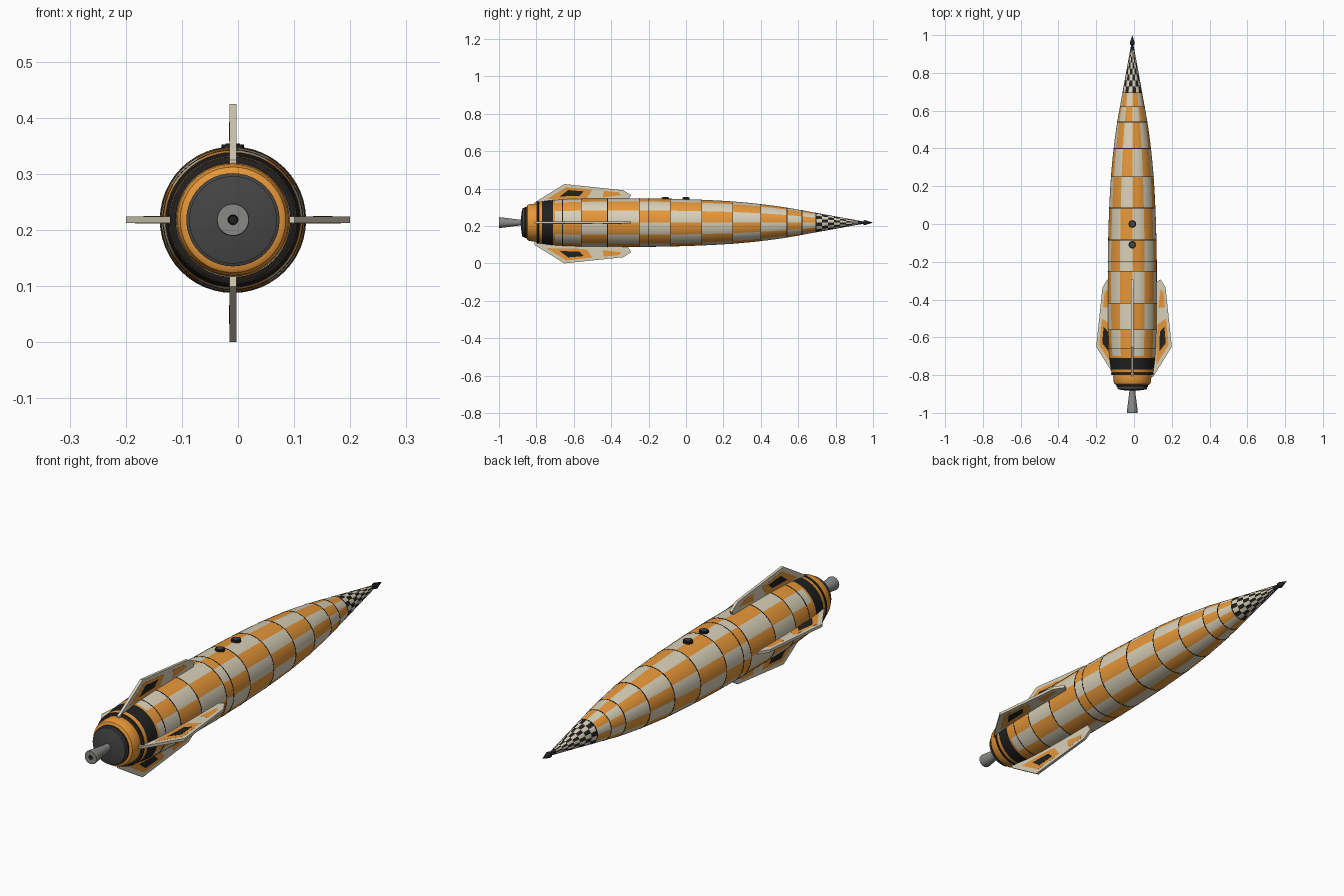
import bpy, bmesh, math
from mathutils import Vector

if "Cube" in bpy.data.objects:
    bpy.data.objects.remove(bpy.data.objects["Cube"])

CX, CZ = -0.009, 0.218  # long axis of the hull


def mat(name, c):
    m = bpy.data.materials.new(name)
    m.diffuse_color = (*c, 1)
    m.use_nodes = True
    m.node_tree.nodes["Principled BSDF"].inputs["Base Color"].default_value = m.diffuse_color
    return m


ORANGE = mat("orange", (0.80, 0.31, 0.04))
CREAM = mat("cream", (0.69, 0.63, 0.48))
BLACK = mat("black", (0.015, 0.015, 0.015))
DARK = mat("dark_grey", (0.06, 0.06, 0.06))
STEEL = mat("steel", (0.25, 0.25, 0.24))
MATS = [ORANGE, CREAM, BLACK, DARK, STEEL]


def finish(name, bm, mats, smooth=True):
    bmesh.ops.remove_doubles(bm, verts=bm.verts, dist=1e-5)
    bmesh.ops.recalc_face_normals(bm, faces=bm.faces)
    me = bpy.data.meshes.new(name)
    bm.to_mesh(me)
    bm.free()
    for m in mats:
        me.materials.append(m)
    ob = bpy.data.objects.new(name, me)
    bpy.context.collection.objects.link(ob)
    if smooth:
        bpy.ops.object.select_all(action='DESELECT')
        ob.select_set(True)
        bpy.context.view_layer.objects.active = ob
        bpy.ops.object.shade_smooth_by_angle(angle=math.radians(35))
    return ob


def lathe(name, profile, paint, segs=48):
    """Revolve (y, r) points round the long axis; paint(y, seg) gives a material index."""
    bm = bmesh.new()
    rings = []
    for y, r in profile:
        rings.append([bm.verts.new((CX + r * math.sin(2 * math.pi * j / segs), y,
                                    CZ + r * math.cos(2 * math.pi * j / segs))) for j in range(segs)])
    for i in range(len(rings) - 1):
        ym = (profile[i][0] + profile[i + 1][0]) / 2
        for j in range(segs):
            k = (j + 1) % segs
            f = bm.faces.new((rings[i][j], rings[i][k], rings[i + 1][k], rings[i + 1][j]))
            f.material_index = paint(ym, j)
    return finish(name, bm, MATS)


# hull outline, evaluated with a smooth cubic through the points
PTS = [(-0.80, 0.109), (-0.70, 0.1215), (-0.55, 0.128), (-0.35, 0.1295), (-0.15, 0.129),
       (0.09, 0.122), (0.30, 0.109), (0.50, 0.086), (0.69, 0.053), (0.95, 0.006)]


def radius(y):
    n = len(PTS)
    i = max(i for i in range(n - 1) if PTS[i][0] <= y + 1e-9)
    (y0, r0), (y1, r1) = PTS[i], PTS[i + 1]

    def slope(k):
        a, b = PTS[max(k - 1, 0)], PTS[min(k + 1, n - 1)]
        return (b[1] - a[1]) / (b[0] - a[0])
    h = y1 - y0
    t = (y - y0) / h
    return ((2 * t**3 - 3 * t**2 + 1) * r0 + (t**3 - 2 * t**2 + t) * h * slope(i)
            + (3 * t**2 - 2 * t**3) * r1 + (t**3 - t**2) * h * slope(i + 1))


def hull(cuts, sub):
    ys = [a + (b - a) * s / sub for a, b in zip(cuts, cuts[1:]) for s in range(sub)] + [cuts[-1]]
    return [(y, radius(y)) for y in ys]


def row(cuts, y):
    return sum(1 for c in cuts if c < y)


# chequered hull
ROWS = [-0.70, -0.56, -0.42, -0.25, -0.085, 0.085, 0.25, 0.40, 0.54, 0.62, 0.695]
lathe("hull", hull(ROWS, 4), lambda y, j: (row(ROWS, y) + j // 4) % 2)

# black tail band and orange collar
TAIL = [-0.80, -0.77, -0.71, -0.70]
lathe("tail_band", hull(TAIL, 2), lambda y, j: 2 if -0.77 < y < -0.71 else 0)

# black and cream nose cone with small pointed tip
NOSE = [0.695 + 0.032 * i for i in range(8)]
lathe("nose_cone", hull(NOSE + [0.95], 1),
      lambda y, j: 1 + (row(NOSE, y) + j // 3) % 2 if y < 0.93 else 2)
lathe("nose_tip", [(0.945, 0), (0.95, 0.012), (0.958, 0.013), (1.0, 0)], lambda y, j: 2, 24)

# thin dark seams round the hull
for i, y in enumerate(ROWS[1:] + [-0.66, -0.20]):
    w = 0.0018
    lathe(f"seam_{i}", [(y - w, radius(y - w) - 0.001), (y - w, radius(y - w) + 0.0007),
                        (y + w, radius(y + w) + 0.0007), (y + w, radius(y + w) - 0.001)],
          lambda y, j: 2)

# stepped orange tail ring, dark base plate and nozzle
lathe("tail_step", [(-0.785, 0.105), (-0.788, 0.1125), (-0.797, 0.1125), (-0.80, 0.102)],
      lambda y, j: 2)
lathe("tail_ring", [(-0.79, 0.10), (-0.81, 0.101), (-0.835, 0.099), (-0.847, 0.094),
                    (-0.852, 0.086), (-0.852, 0.0)], lambda y, j: 0)
lathe("base_plate", [(-0.845, 0.082), (-0.862, 0.083), (-0.864, 0.078), (-0.874, 0.078),
                     (-0.878, 0.06), (-0.882, 0.03), (-0.883, 0)],
      lambda y, j: 2 if y > -0.863 else 3)
lathe("nozzle", [(-0.875, 0.015), (-0.90, 0.017), (-0.93, 0.021), (-0.97, 0.026), (-0.995, 0.029),
                 (-1.0, 0.028), (-1.0, 0.009)], lambda y, j: 4, 32)
lathe("nozzle_bore", [(-1.0, 0.009), (-0.96, 0.007), (-0.96, 0)], lambda y, j: 2, 32)


# portholes on top
for i, y in enumerate((0.0, -0.11)):
    for part, r, top, m in (("rim", 0.02, 0.352, BLACK), ("glass", 0.013, 0.354, DARK)):
        bm = bmesh.new()
        bmesh.ops.create_cone(bm, cap_ends=True, segments=32, radius1=r, radius2=r, depth=0.02)
        bmesh.ops.translate(bm, verts=bm.verts, vec=(CX, y, top - 0.01))
        finish(f"porthole_{part}_{i}", bm, [m])


# four fins with inlaid coloured panels, each outline as (y, distance from axis)
FIN = [(-0.81, 0.085), (-0.81, 0.107), (-0.65, 0.206), (-0.335, 0.173), (-0.293, 0.146),
       (-0.31, 0.12), (-0.31, 0.085)]
PANELS = [("orange", ORANGE, 0.0126, [(-0.745, 0.125), (-0.64, 0.19), (-0.50, 0.175),
                                      (-0.53, 0.132), (-0.60, 0.126)]),
          ("front", ORANGE, 0.0126, [(-0.445, 0.135), (-0.44, 0.17), (-0.36, 0.162),
                                     (-0.345, 0.147)]),
          ("black", BLACK, 0.0132, [(-0.675, 0.14), (-0.63, 0.174), (-0.545, 0.167),
                                    (-0.57, 0.143)])]


def plate(name, pts, thick, m, angle, shift):
    out = Vector((math.sin(angle), 0, math.cos(angle)))
    side = Vector((math.cos(angle), 0, -math.sin(angle)))
    bm = bmesh.new()
    vs = [bm.verts.new(Vector((CX, y, CZ)) + out * (d + shift) - side * thick / 2) for y, d in pts]
    f = bm.faces.new(vs)
    ext = bmesh.ops.extrude_face_region(bm, geom=[f])["geom"]
    bmesh.ops.translate(bm, verts=[g for g in ext if isinstance(g, bmesh.types.BMVert)],
                        vec=side * thick)
    finish(name, bm, [m], smooth=False)


for k, (label, shift) in enumerate((("top", 0.0), ("right", 0.003), ("bottom", 0.012), ("left", -0.015))):
    a = k * math.pi / 2
    plate(f"fin_{label}", FIN, 0.012, CREAM, a, shift)
    for pname, m, t, pts in PANELS:
        plate(f"fin_{label}_{pname}_panel", pts, t, m, a, shift)
